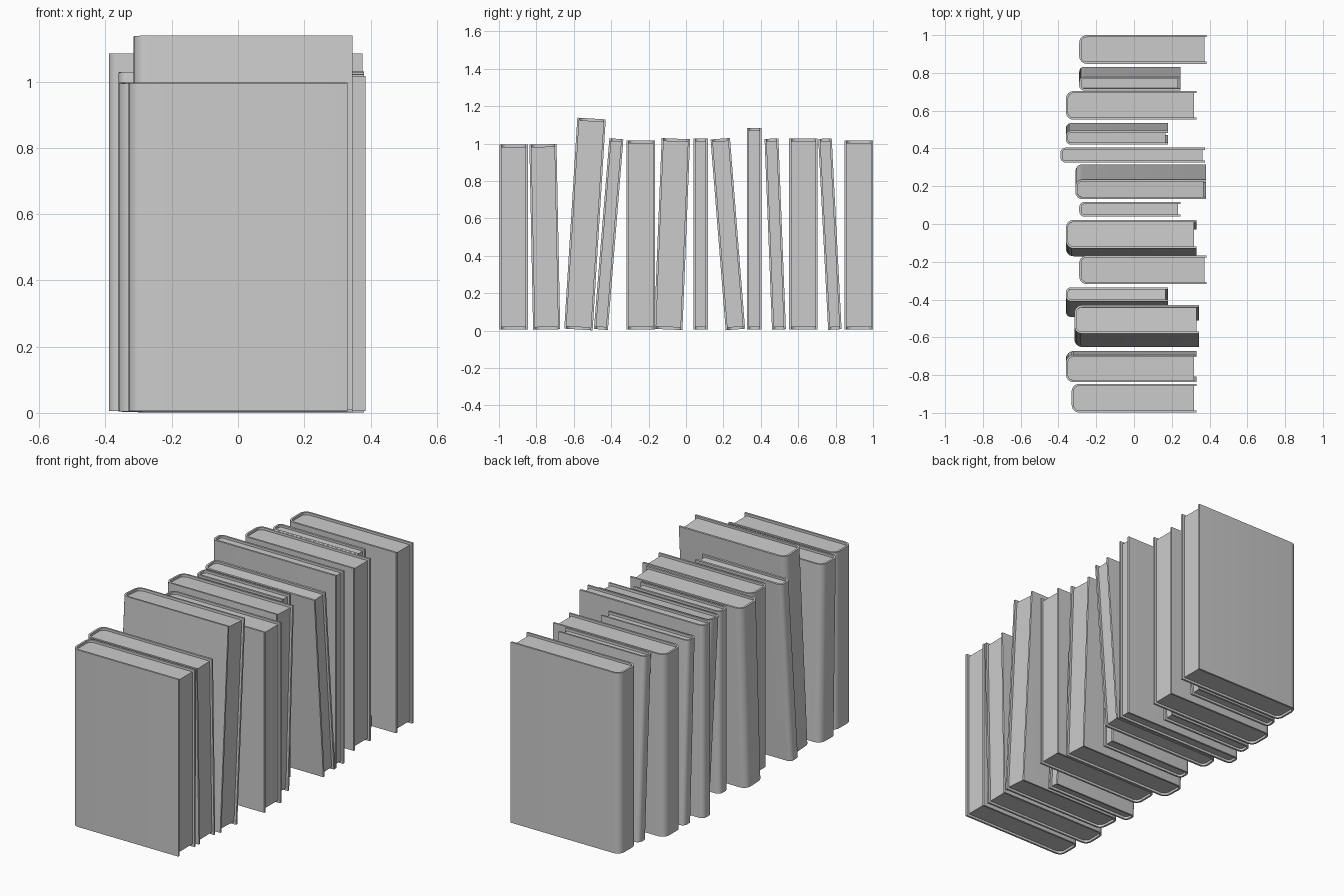
import bpy, bmesh
from math import sin, cos, pi, atan2
from mathutils import Matrix

cube = bpy.data.objects.get("Cube")
if cube:
    bpy.data.objects.remove(cube, do_unlink=True)

grey = bpy.data.materials.new("plain grey")
grey.use_nodes = True
grey.diffuse_color = (0.6, 0.6, 0.6, 1)
grey.node_tree.nodes["Principled BSDF"].inputs["Base Color"].default_value = (0.6, 0.6, 0.6, 1)

COVER = 0.011    # board thickness
RECESS = 0.013   # how far the pages sit inside the boards
FLOOR = 0.006


def rounded_path(x0, x1, half, r, steps=6):
    """Path along the right board, around the rounded spine and back."""
    pts = [(x1, -half)]
    for cy, start in ((-half + r, 1.5 * pi), (half - r, pi)):
        for i in range(steps + 1):
            a = start - i * pi / 2 / steps
            pts.append((x0 + r + r * cos(a), cy + r * sin(a)))
    return pts + [(x1, half)]


def finish(name, bm, matrix):
    bmesh.ops.recalc_face_normals(bm, faces=bm.faces)
    mesh = bpy.data.meshes.new(name)
    bm.to_mesh(mesh)
    bm.free()
    mesh.materials.append(grey)
    obj = bpy.data.objects.new(name, mesh)
    bpy.context.collection.objects.link(obj)
    obj.matrix_world = matrix
    bpy.ops.object.select_all(action='DESELECT')
    obj.select_set(True)
    bpy.context.view_layer.objects.active = obj
    bpy.ops.object.shade_smooth_by_angle(angle=0.6)


def make_cover(name, outer, inner, height, matrix):
    bm = bmesh.new()
    rings = [[bm.verts.new((x, y, z)) for x, y in path]
             for path in (outer, inner) for z in (0, height)]
    out_low, out_high, in_low, in_high = rings
    pairs = ((out_low, out_high), (in_low, in_high), (out_low, in_low), (out_high, in_high))
    for a, b in pairs:
        for i in range(len(a) - 1):
            bm.faces.new((a[i], a[i + 1], b[i + 1], b[i]))
    for i in (0, -1):
        bm.faces.new((out_low[i], out_high[i], in_high[i], in_low[i]))
    finish(name, bm, matrix)


def make_pages(name, path, height, matrix):
    bm = bmesh.new()
    base = bm.faces.new([bm.verts.new((x, y, RECESS)) for x, y in path])
    top = bmesh.ops.extrude_face_region(bm, geom=[base])["geom"]
    bmesh.ops.translate(bm, vec=(0, 0, height - 2 * RECESS),
                        verts=[v for v in top if isinstance(v, bmesh.types.BMVert)])
    finish(name, bm, matrix)


# spine x, open edge x, thickness, height, centre y at foot, centre y at head
books = [
    (-0.33, 0.33, 0.152, 0.99, -0.922, -0.922),
    (-0.36, 0.33, 0.145, 0.99, -0.745, -0.765),
    (-0.315, 0.345, 0.152, 1.13, -0.575, -0.505),
    (-0.36, 0.18, 0.075, 1.023, -0.455, -0.372),
    (-0.29, 0.385, 0.152, 1.01, -0.242, -0.242),
    (-0.36, 0.33, 0.152, 1.021, -0.095, -0.054),
    (-0.29, 0.245, 0.077, 1.02, 0.078, 0.078),
    (-0.31, 0.38, 0.104, 1.023, 0.264, 0.183),
    (-0.39, 0.375, 0.078, 1.078, 0.365, 0.365),
    (-0.36, 0.18, 0.074, 1.021, 0.497, 0.457),
    (-0.36, 0.33, 0.152, 1.02, 0.628, 0.628),
    (-0.29, 0.245, 0.072, 1.022, 0.796, 0.743),
    (-0.29, 0.385, 0.152, 1.01, 0.924, 0.924),
]

for n, (x0, x1, thick, height, foot, head) in enumerate(books, 1):
    lean = atan2(head - foot, height)
    matrix = Matrix.Translation((0, foot, FLOOR)) @ Matrix.Rotation(-lean, 4, 'X')
    half = thick / 2
    radius = min(0.04, half * 0.7)
    outer = rounded_path(x0, x1, half, radius)
    inner = rounded_path(x0 + COVER, x1, half - COVER, radius - COVER)
    block = rounded_path(x0 + COVER, x1 - RECESS, half - COVER, radius - COVER)
    make_cover(f"book_cover_{n}", outer, inner, height, matrix)
    make_pages(f"page_block_{n}", block, height, matrix)
